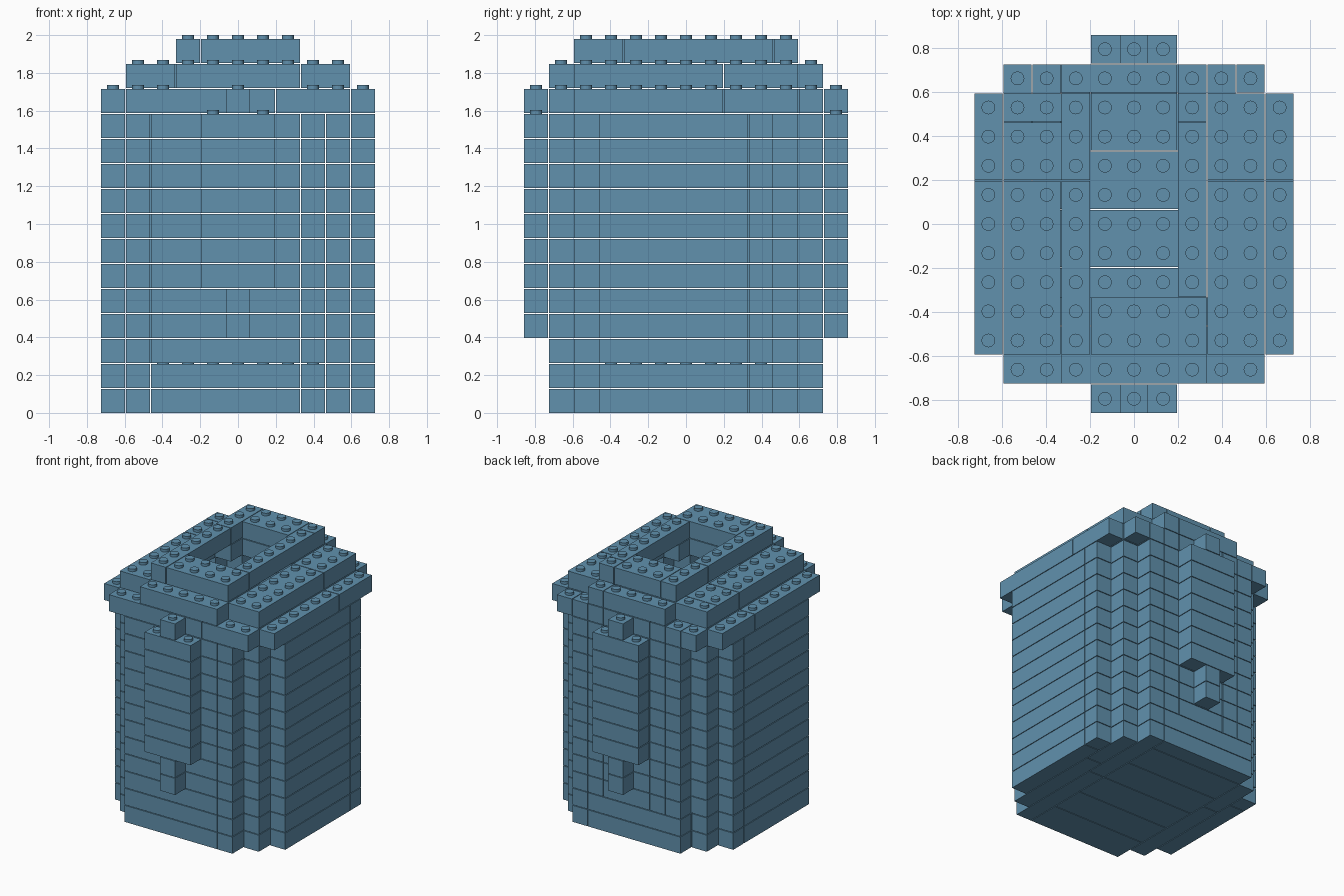
import bpy
import bmesh
from mathutils import Matrix, Vector

P = 0.1323          # brick pitch in all directions
GAP = 0.005         # joint between bricks
STUD_R, STUD_H = 0.031, 0.02
MAX_RUN = 6         # longest brick, in cells

cube = bpy.data.objects.get("Cube")
if cube:
    bpy.data.objects.remove(cube, do_unlink=True)

blue = bpy.data.materials.new("muted_blue")
blue.use_nodes = True
colour = (0.119, 0.283, 0.423, 1)
blue.diffuse_color = colour
bsdf = next(n for n in blue.node_tree.nodes if n.type == 'BSDF_PRINCIPLED')
bsdf.inputs["Base Color"].default_value = colour


def block(rx, ry):
    """Centred rectangle of cells, reaching rx and ry cells from the middle."""
    return {(x, y) for x in range(-rx, rx + 1) for y in range(-ry, ry + 1)}


def stepped(*sizes):
    return set().union(*(block(*s) for s in sizes))


def run(cells, start, axis):
    """Free cells in a line from start, up to the longest brick."""
    line, c = [], start
    while c in cells and len(line) < MAX_RUN:
        line.append(c)
        c = (c[0] + 1, c[1]) if axis == 0 else (c[0], c[1] + 1)
    return line


def tile(cells):
    """Split a course into bricks that are one or two cells wide."""
    left, bricks = set(cells), []
    while left:
        start = min(left, key=lambda c: (c[1], c[0]))
        axis = max((0, 1), key=lambda a: (len(run(left, start, a)), -a))
        line = run(left, start, axis)
        dx, dy = (0, 1) if axis == 0 else (1, 0)
        side = [(x + dx, y + dy) for x, y in line]
        if all(c in left for c in side):
            line += side
        left -= set(line)
        bricks.append(line)
    return bricks


def add_brick(bm, cells, level):
    xs, ys = [c[0] for c in cells], [c[1] for c in cells]
    size = Vector((max(xs) - min(xs) + 1, max(ys) - min(ys) + 1, 1)) * P
    size -= Vector((GAP, GAP, GAP))
    centre = Vector(((max(xs) + min(xs)) / 2 * P, (max(ys) + min(ys)) / 2 * P,
                     level * P + size.z / 2))
    bmesh.ops.create_cube(bm, size=1, matrix=Matrix.Translation(centre)
                          @ Matrix.Diagonal(size).to_4x4())


def add_stud(bm, cell, level):
    z = (level + 1) * P - GAP + STUD_H / 2
    bmesh.ops.create_cone(bm, cap_ends=True, segments=20, radius1=STUD_R,
                          radius2=STUD_R, depth=STUD_H,
                          matrix=Matrix.Translation((cell[0] * P, cell[1] * P, z)))


# Plan shapes of the courses
octagon = stepped((5, 3), (4, 4), (3, 5))
cavity = stepped((3, 1), (2, 2), (1, 3))
rim = stepped((5, 4), (4, 5)) - cavity
shoulder = stepped((4, 4), (2, 5)) - stepped((2, 1), (1, 2))
top_ring = block(2, 4) - block(1, 2)

# Part name -> {level: cells}
parts = {
    "base_floor": {k: octagon for k in range(2)},
    "walls": {k: octagon - cavity for k in range(2, 12)},
    "rim": {12: rim},
    "shoulder": {13: shoulder},
    "top_ring": {14: top_ring},
}

# Front and back raised panels, with a single brick above and two below
for name, y in (("front_panel", -6), ("back_panel", 6)):
    panel = {k: {(x, y) for x in (-1, 0, 1)} for k in range(5, 12)}
    for k in (3, 4, 12):
        panel[k] = {(0, y)}
    parts[name] = panel

# All filled cells, to leave studs only where nothing sits on top
filled = {(c, k) for part in parts.values() for k, cells in part.items() for c in cells}

for name, courses in parts.items():
    bm = bmesh.new()
    for level, cells in courses.items():
        for brick in tile(cells):
            add_brick(bm, brick, level)
        for cell in sorted(cells):
            if (cell, level + 1) not in filled:
                add_stud(bm, cell, level)
    mesh = bpy.data.meshes.new(name)
    bm.to_mesh(mesh)
    bm.free()
    mesh.materials.append(blue)
    bpy.context.collection.objects.link(bpy.data.objects.new(name, mesh))
